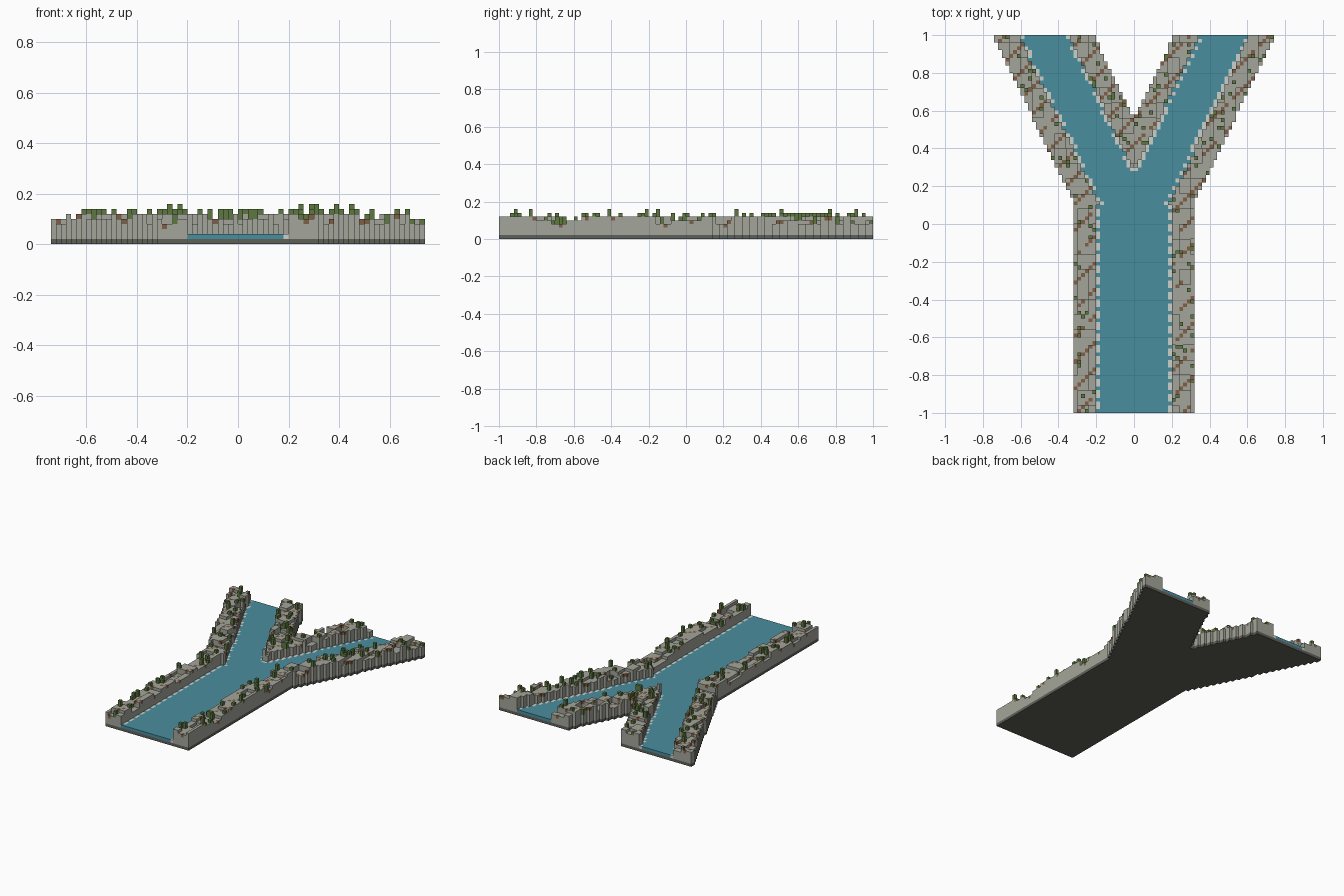
import bpy, bmesh, math, random

if "Cube" in bpy.data.objects:
    bpy.data.objects.remove(bpy.data.objects["Cube"])

random.seed(7)
V = 0.02            # block size
NX, NY = 38, 50     # half extents in blocks
SLOPE = 0.48        # sideways run of each river arm
COS = 1 / math.sqrt(1 + SLOPE * SLOPE)

COLOURS = {
    "river_bed": ("dark stone", (0.115, 0.118, 0.100)),
    "water": ("river blue", (0.068, 0.270, 0.345)),
    "foam": ("pale foam", (0.60, 0.64, 0.60)),
    "bank": ("grey stone", (0.37, 0.38, 0.325)),
    "roots": ("brown earth", (0.215, 0.115, 0.060)),
    "bushes": ("moss green", (0.110, 0.185, 0.050)),
}


def zone(ix, iy):
    """Ground type of one block column of the forked river."""
    if not -NY <= iy < NY:
        return None
    x, y = abs((ix + 0.5) * V), (iy + 0.5) * V
    arm = abs(x - SLOPE * y) * COS if y > 0 else 9
    stem = x if y < 0.1 else 9
    if arm < 0.12 or stem < 0.20:
        return "water"
    if arm < 0.24 or stem < 0.32:
        return "bank"
    return None


# fill the block map
blocks = {}
patch_height = {}
for ix in range(-NX, NX):
    for iy in range(-NY, NY):
        kind = zone(ix, iy)
        if kind is None:
            continue
        blocks[ix, iy, 0] = "river_bed"
        if kind == "water":
            near = any(zone(ix + a, iy + b) == "bank"
                       for a, b in ((1, 0), (-1, 0), (0, 1), (0, -1)))
            blocks[ix, iy, 1] = "foam" if near and (ix + iy) % 3 else "water"
            continue
        # stepped rock patches
        key = (ix // 3, iy // 4)
        if key not in patch_height:
            patch_height[key] = random.choice((4, 5, 5, 6, 6))
        top = patch_height[key]
        for iz in range(1, top):
            blocks[ix, iy, iz] = "bank"
        # diagonal root streaks and scattered bushes
        if (ix - iy) % 7 == 0 and random.random() < 0.85:
            blocks[ix, iy, top - 1] = "roots"
        elif random.random() < 0.07:
            for k in range(random.choice((1, 2, 2)) if top < 6 else
                           random.choice((1, 1, 1, 2))):
                blocks[ix, iy, top + k] = "bushes"

# face directions with the corners of a unit block
SIDES = {
    (1, 0, 0): ((1, 0, 0), (1, 1, 0), (1, 1, 1), (1, 0, 1)),
    (-1, 0, 0): ((0, 1, 0), (0, 0, 0), (0, 0, 1), (0, 1, 1)),
    (0, 1, 0): ((1, 1, 0), (0, 1, 0), (0, 1, 1), (1, 1, 1)),
    (0, -1, 0): ((0, 0, 0), (1, 0, 0), (1, 0, 1), (0, 0, 1)),
    (0, 0, 1): ((0, 0, 1), (1, 0, 1), (1, 1, 1), (0, 1, 1)),
    (0, 0, -1): ((0, 1, 0), (1, 1, 0), (1, 0, 0), (0, 0, 0)),
}


def build_part(name):
    """Make one object from the exposed faces of its blocks."""
    bm = bmesh.new()
    for (x, y, z), kind in blocks.items():
        if kind != name:
            continue
        for (a, b, c), corners in SIDES.items():
            if (x + a, y + b, z + c) not in blocks:
                bm.faces.new([bm.verts.new(((x + i) * V, (y + j) * V, (z + k) * V))
                              for i, j, k in corners])
    bmesh.ops.remove_doubles(bm, verts=bm.verts, dist=1e-4)
    mesh = bpy.data.meshes.new(name)
    bm.to_mesh(mesh)
    bm.free()
    label, rgb = COLOURS[name]
    mat = bpy.data.materials.new(label)
    mat.diffuse_color = (*rgb, 1)
    mat.use_nodes = True
    mat.node_tree.nodes["Principled BSDF"].inputs["Base Color"].default_value = mat.diffuse_color
    mesh.materials.append(mat)
    bpy.context.collection.objects.link(bpy.data.objects.new(name, mesh))


for part in COLOURS:
    build_part(part)
